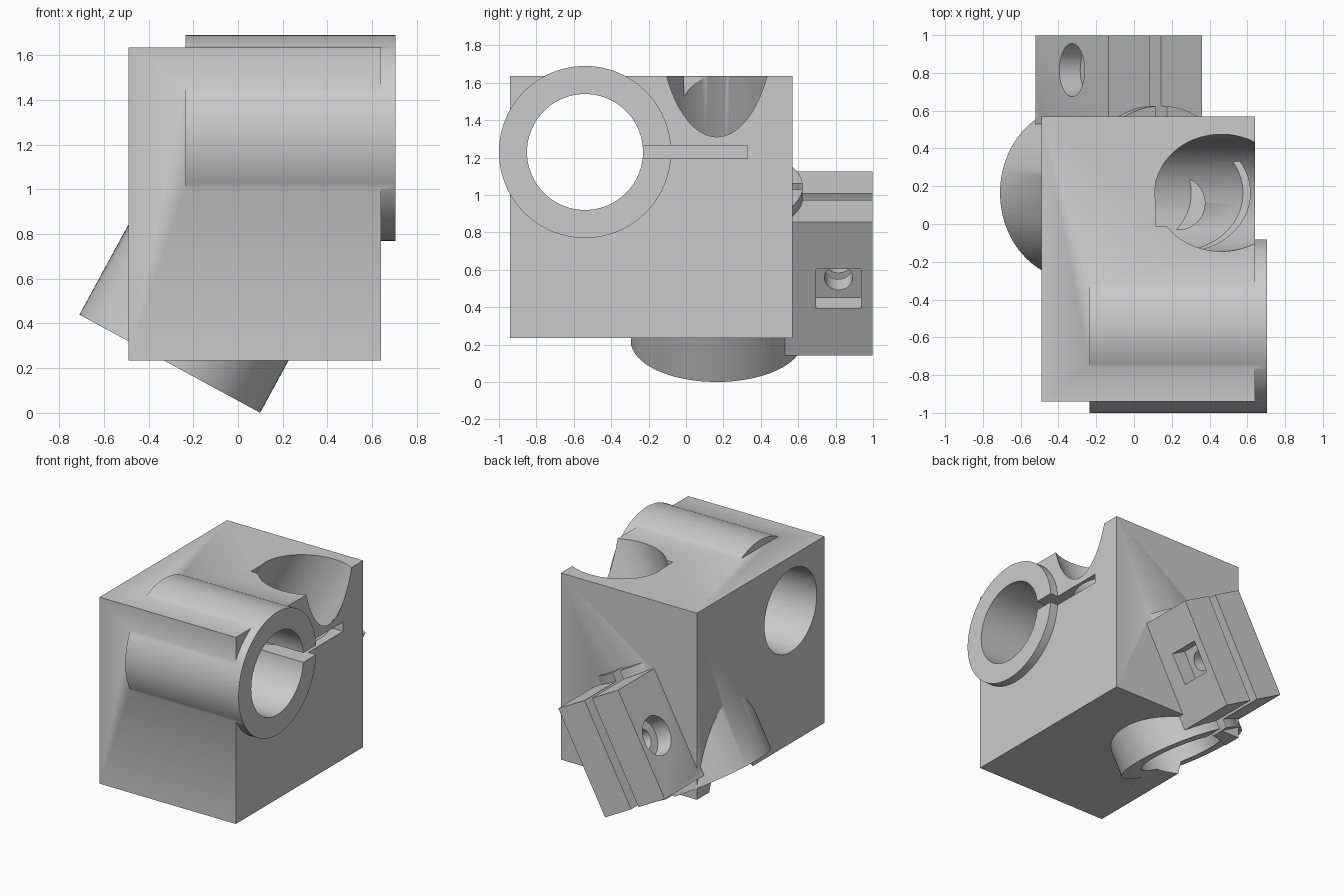
import bpy
from math import radians, pi
from mathutils import Matrix, Vector

default = bpy.data.objects.get("Cube")
if default:
    bpy.data.objects.remove(default, do_unlink=True)

grey = bpy.data.materials.new("plain_grey")
grey.use_nodes = True
grey.diffuse_color = (0.6, 0.6, 0.6, 1)
grey.node_tree.nodes["Principled BSDF"].inputs["Base Color"].default_value = grey.diffuse_color


def box(name, lo, hi, frame=Matrix()):
    """Box between two corners of a local frame."""
    lo, hi = Vector(lo), Vector(hi)
    bpy.ops.mesh.primitive_cube_add(size=1)
    ob = bpy.context.object
    ob.name = name
    ob.data.transform(frame @ Matrix.Translation((lo + hi) / 2) @ Matrix.Diagonal((*(hi - lo), 1)))
    ob.data.materials.append(grey)
    return ob


def rod(name, radius, start, end, frame, turn=Matrix()):
    """Cylinder along local z, turned, then placed in a frame."""
    bpy.ops.mesh.primitive_cylinder_add(vertices=96, radius=radius, depth=end - start)
    ob = bpy.context.object
    ob.name = name
    ob.data.transform(frame @ turn @ Matrix.Translation((0, 0, (start + end) / 2)))
    ob.data.materials.append(grey)
    return ob


def combine(body, part, operation):
    """Apply a boolean and discard the operand."""
    mod = body.modifiers.new(part.name, 'BOOLEAN')
    mod.operation, mod.solver, mod.object = operation, 'EXACT', part
    bpy.context.view_layer.objects.active = body
    bpy.ops.object.modifier_apply(modifier=mod.name)
    bpy.data.objects.remove(part, do_unlink=True)


# Clamp frames: x along the tube, y towards the clamp ears, z across the slot
along_x = Matrix.Rotation(pi / 2, 4, 'Y')
level = Matrix.Translation((0.705, -0.54, 1.23)) @ Matrix.Rotation(pi, 4, 'Y')
tilted = Matrix.Translation((-0.305, 0.165, 0.22)) @ Matrix.Rotation(radians(-61.5), 4, 'Y')
frames = (level, tilted)

# Main block with the two tubes and the exposed clamp ears
body = box("clamp_block", (-0.49, -0.94, 0.235), (0.64, 0.57, 1.635))
for frame in frames:
    combine(body, rod("tube", 0.46, 0, 0.94, frame, along_x), 'UNION')
combine(body, box("clamp_ears", (0.065, 0.365, -0.282), (0.877, 0.832, 0.282), tilted), 'UNION')

# Bore, split slot, screw hole, nut pocket and screw head recess of each clamp
for frame in frames:
    screw = frame @ Matrix.Translation((0.47, 0.65, 0))
    cutters = (
        rod("bore", 0.31, -0.2, 2.3, frame, along_x),
        box("slot", (-0.02, 0.2, -0.035), (0.945, 0.87, 0.035), frame),
        rod("screw_hole", 0.075, -0.3, 0.3, screw),
        box("nut_pocket", (-0.12, -0.12, -0.54), (0.12, 0.12, -0.156), screw),
        rod("head_recess", 0.14, 0.156, 0.54, screw),
    )
    for cutter in cutters:
        combine(body, cutter, 'DIFFERENCE')

# One material, smooth bores with sharp edges
body.data.materials.clear()
body.data.materials.append(grey)
for face in body.data.polygons:
    face.material_index = 0
bpy.ops.object.select_all(action='DESELECT')
body.select_set(True)
bpy.context.view_layer.objects.active = body
bpy.ops.object.shade_smooth_by_angle(angle=radians(30))
